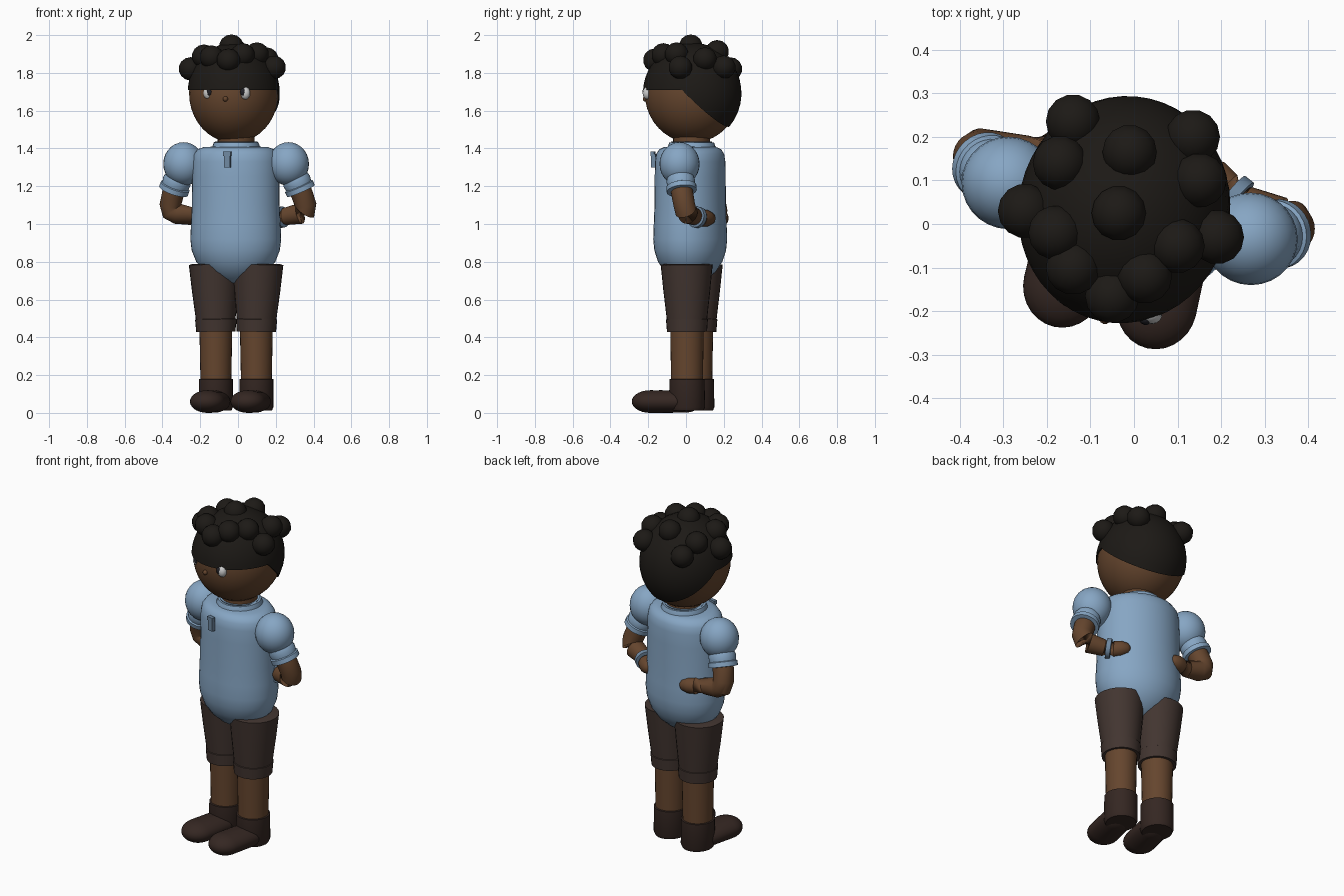
import bpy, bmesh, math
from mathutils import Vector, Matrix

if "Cube" in bpy.data.objects:
    bpy.data.objects.remove(bpy.data.objects["Cube"])

# The whole figure is turned a little about the vertical axis
TURN = Matrix.Translation((-0.01, 0.03, 0)) @ Matrix.Rotation(math.radians(-13), 4, 'Z')


def material(name, col):
    m = bpy.data.materials.new(name)
    m.diffuse_color = (*col, 1)
    m.use_nodes = True
    m.node_tree.nodes["Principled BSDF"].inputs["Base Color"].default_value = m.diffuse_color
    return m


SKIN = material("skin", (0.13, 0.06, 0.027))
SHIRT = material("shirt_blue", (0.24, 0.38, 0.55))
TRIM = material("trim_blue", (0.16, 0.25, 0.36))
SHORTS = material("shorts_brown", (0.055, 0.036, 0.03))
SHOE = material("shoe_brown", (0.035, 0.02, 0.016))
HAIR = material("hair_black", (0.012, 0.01, 0.008))
WHITE = material("eye_white", (0.85, 0.85, 0.83))
DARK = material("dark", (0.015, 0.015, 0.02))


def finish(name, bm, mat, angle=40):
    bmesh.ops.recalc_face_normals(bm, faces=bm.faces)
    bm.transform(TURN)
    me = bpy.data.meshes.new(name)
    bm.to_mesh(me)
    bm.free()
    me.materials.append(mat)
    ob = bpy.data.objects.new(name, me)
    bpy.context.collection.objects.link(ob)
    bpy.ops.object.select_all(action='DESELECT')
    ob.select_set(True)
    bpy.context.view_layer.objects.active = ob
    bpy.ops.object.shade_smooth_by_angle(angle=math.radians(angle))
    return ob


def tube(name, rings, mat, seg=28, close=True):
    """Loft through rings of (centre, rx, ry), square to the path."""
    bm = bmesh.new()
    pts = [Vector(r[0]) for r in rings]
    loops = []
    for i, (c, rx, ry) in enumerate(rings):
        d = pts[min(i + 1, len(pts) - 1)] - pts[max(i - 1, 0)]
        if d.length < 1e-6:
            d = Vector((0, 0, 1))
        d.normalize()
        v = d.cross(Vector((1, 0, 0))) if abs(d.x) < 0.9 else d.cross(Vector((0, 0, 1)))
        v.normalize()
        u = v.cross(d)
        loops.append([bm.verts.new(pts[i] + u * rx * math.cos(a) + v * ry * math.sin(a))
                      for a in (2 * math.pi * k / seg for k in range(seg))])
    for a, b in zip(loops, loops[1:]):
        for k in range(seg):
            n = (k + 1) % seg
            bm.faces.new((a[k], a[n], b[n], b[k]))
    if close:
        bm.faces.new(loops[0])
        bm.faces.new(loops[-1])
    return finish(name, bm, mat)


def ball(name, c, r, mat, seg=28, stretch=0.0):
    """Ellipsoid; stretch pushes its back half along +y."""
    bm = bmesh.new()
    bmesh.ops.create_uvsphere(bm, u_segments=seg, v_segments=max(6, seg // 2), radius=1)
    for v in bm.verts:
        push = stretch if v.co.y > 0.01 else 0
        v.co = Vector((v.co.x * r[0], v.co.y * r[1] + push, v.co.z * r[2])) + Vector(c)
    return finish(name, bm, mat, 60)


def box(name, c, s, mat):
    bm = bmesh.new()
    bmesh.ops.create_cube(bm, size=1)
    for v in bm.verts:
        v.co = Vector([v.co[i] * s[i] + c[i] for i in range(3)])
    return finish(name, bm, mat, 30)


# Shirt body: oval cross-section with a rounded bottom
profile = [(0.682, 0.12), (0.69, 0.3), (0.715, 0.5), (0.75, 0.7), (0.80, 0.87), (0.86, 0.97),
           (0.92, 1.0), (1.0, 0.985), (1.1, 0.965), (1.25, 0.96), (1.33, 0.95), (1.37, 0.92),
           (1.395, 0.84), (1.408, 0.7), (1.41, 0.4)]
tube("shirt_body", [((0, -0.008, z), 0.243 * f, 0.193 * f) for z, f in profile], SHIRT, 40)
tube("collar", [((0, 0, z), r, r) for z, r in
     [(1.385, 0.13), (1.405, 0.128), (1.432, 0.118), (1.438, 0.11), (1.42, 0.1)]], SHIRT)
tube("neck", [((0, 0, 1.38), 0.098, 0.098), ((0, 0, 1.52), 0.098, 0.098)], SKIN)

# Placket tab at the chest
box("placket_tab", (0, -0.205, 1.335), (0.032, 0.022, 0.07), TRIM)
box("placket_button", (0, -0.21, 1.372), (0.04, 0.02, 0.022), TRIM)

for side, s in (("left", 1), ("right", -1)):
    # Sleeve and flared cuff
    ball(side + "_sleeve", (s * 0.285, 0, 1.318), (0.108, 0.106, 0.115), SHIRT)
    top, low = Vector((s * 0.318, 0.012, 1.245)), Vector((s * 0.346, 0.026, 1.175))
    tube(side + "_sleeve_cuff", [(top.lerp(low, t), r, r) for t, r in
         [(0, 0.07), (0.25, 0.076), (0.6, 0.072), (0.65, 0.08), (1, 0.08), (1.02, 0.066)]], SHIRT)
    # Bent arm with the hand resting behind the hip
    path = [((0.315, 0.01, 1.25), 0.058), ((0.35, 0.03, 1.16), 0.058), ((0.368, 0.045, 1.10), 0.057),
            ((0.362, 0.052, 1.068), 0.057), ((0.335, 0.056, 1.055), 0.055), ((0.25, 0.072, 1.04), 0.046),
            ((0.20, 0.095, 1.032), 0.046), ((0.165, 0.12, 1.03), 0.044), ((0.135, 0.138, 1.03), 0.03),
            ((0.125, 0.143, 1.03), 0.012)]
    tube(side + "_arm", [((s * p[0], p[1], p[2]), r, r) for p, r in path], SKIN)
    # Leg, shorts leg with turned hem
    x = s * 0.11
    tube(side + "_leg", [((x, 0, 0.1), 0.08, 0.083), ((x, 0, 0.5), 0.088, 0.09)], SKIN)
    tube(side + "_shorts_leg", [((s * cx, 0, z), r, r * 1.02) for z, r, cx in
         [(0.44, 0.09, 0.11), (0.43, 0.104, 0.11), (0.495, 0.109, 0.111), (0.497, 0.105, 0.111),
          (0.65, 0.122, 0.115), (0.785, 0.135, 0.118), (0.787, 0.12, 0.118)]], SHORTS)
    # Shoe: ankle shaft and rounded foot
    tube(side + "_shoe_shaft", [((x, 0, 0.012), 0.082, 0.088), ((x, 0, 0.03), 0.09, 0.096),
         ((x, 0, 0.178), 0.09, 0.093), ((x, 0, 0.18), 0.08, 0.085)], SHOE)
    ball(side + "_shoe_foot", (x, -0.2, 0.06), (0.092, 0.098, 0.06), SHOE, stretch=0.13)
    # Eye and pupil
    ball(side + "_eye", (s * 0.1, -0.218, 1.693), (0.027, 0.025, 0.034), WHITE, 16)
    ball(side + "_pupil", (s * 0.091, -0.234, 1.698), (0.015, 0.013, 0.02), DARK, 12)

# Wrist band on the left arm
a, b = Vector((0.24, 0.076, 1.038)), Vector((0.215, 0.088, 1.034))
tube("wrist_band", [(a.lerp(b, t), r, r) for t, r in
     [(0, 0.046), (0.05, 0.056), (0.95, 0.056), (1, 0.046)]], TRIM, 20)

# Head and nose
HC = Vector((-0.013, 0, 1.692))
ball("head", HC, (0.236, 0.252, 0.262), SKIN, 40)
ball("nose", (0, -0.252, 1.662), (0.014, 0.014, 0.014), SKIN, 12)

# Hair cap: level fringe in front, sloping down to the nape
bm = bmesh.new()
SEG, ROWS = 48, 14
R = Vector((0.243, 0.262, 0.268))
crown = bm.verts.new(HC + Vector((0, 0, R.z)))
cols = []
for k in range(SEG):
    az = 2 * math.pi * k / SEG

    def point(ph):
        return Vector((R.x * math.sin(ph) * math.cos(az), R.y * math.sin(ph) * math.sin(az), R.z * math.cos(ph)))
    lo, hi = 0.3, 3.0
    for _ in range(30):
        mid = (lo + hi) / 2
        p = point(mid)
        if p.z > 0.018 - 1.0 * max(0, p.y):
            lo = mid
        else:
            hi = mid
    col = [bm.verts.new(HC + point(lo * i / ROWS)) for i in range(1, ROWS + 1)]
    col.append(bm.verts.new(HC + point(lo) * 0.94))
    cols.append(col)
for k in range(SEG):
    c0, c1 = cols[k], cols[(k + 1) % SEG]
    bm.faces.new((crown, c0[0], c1[0]))
    for i in range(ROWS):
        bm.faces.new((c0[i], c0[i + 1], c1[i + 1], c1[i]))
finish("hair_cap", bm, HAIR)

# Curls scattered over the crown, placed by plan position
curls = [(-.14, .235), (-.17, .14), (-.01, .165), (.135, .2), (.15, .1), (-.035, .025), (-.25, .03),
         (.19, -.03), (-.18, -.02), (-.14, -.1), (.1, -.05), (.025, -.12), (-.05, -.165)]
inv = TURN.inverted()
for i, (x, y) in enumerate(curls):
    p = inv @ Vector((x, y, 0))
    k = 1 - ((p.x - HC.x) / 0.265) ** 2 - (p.y / 0.28) ** 2
    z = HC.z + 0.25 * math.sqrt(max(k, 0.08))
    ball(f"curl_{i + 1}", (p.x, p.y, z), (0.064, 0.064, 0.062), HAIR, 14)
